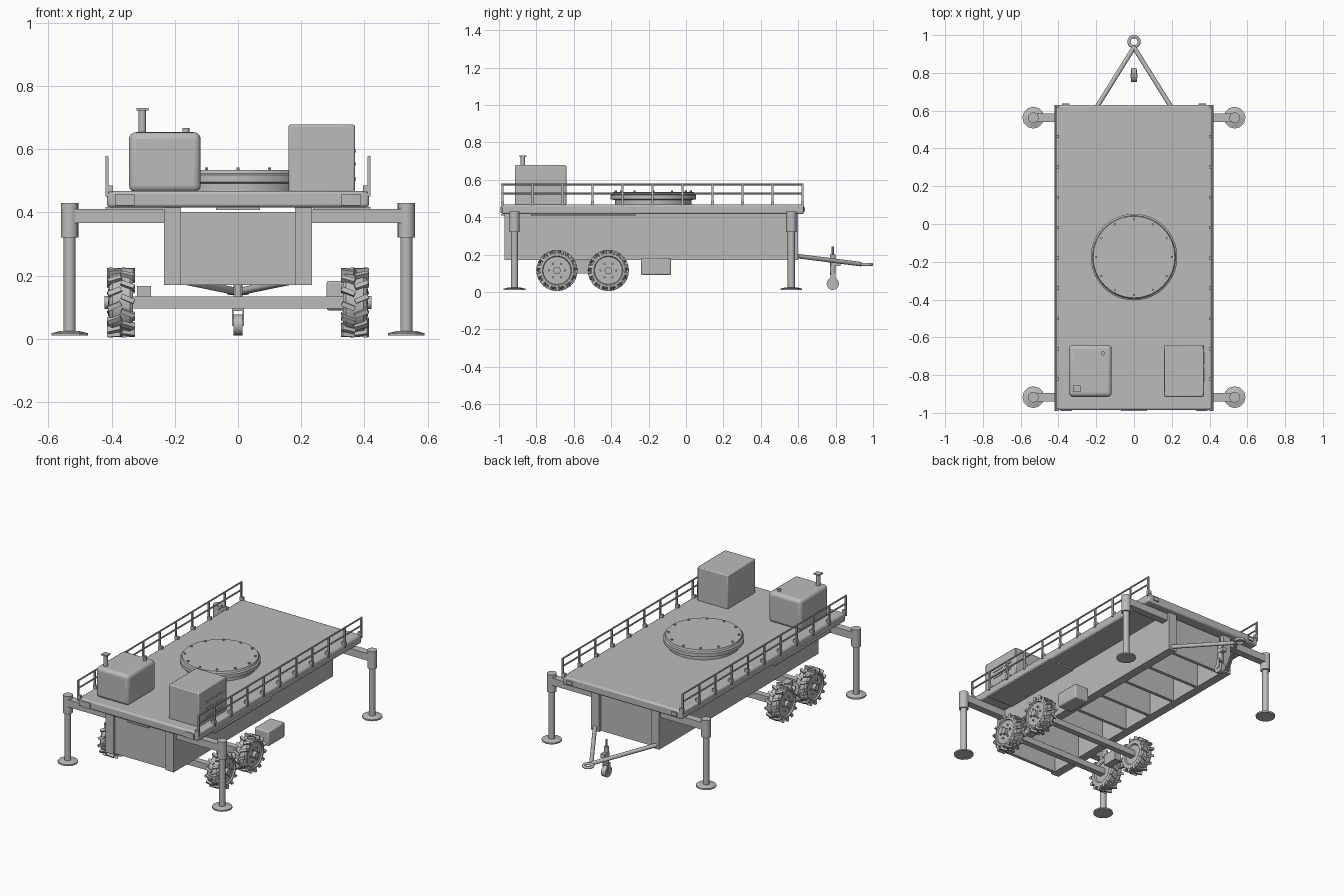
import bpy, bmesh, math
from mathutils import Vector, Matrix

if "Cube" in bpy.data.objects:
    bpy.data.objects.remove(bpy.data.objects["Cube"])

grey = bpy.data.materials.new("plain_grey")
grey.diffuse_color = (0.5, 0.5, 0.5, 1)
grey.use_nodes = True
grey.node_tree.nodes["Principled BSDF"].inputs["Base Color"].default_value = grey.diffuse_color


def finish(name, bm, smooth=False, bevel=0, segs=2):
    me = bpy.data.meshes.new(name)
    bmesh.ops.recalc_face_normals(bm, faces=bm.faces)
    bm.to_mesh(me)
    bm.free()
    me.materials.append(grey)
    ob = bpy.data.objects.new(name, me)
    bpy.context.collection.objects.link(ob)
    if bevel:
        m = ob.modifiers.new("bevel", 'BEVEL')
        m.width, m.segments = bevel, segs
    if smooth:
        bpy.ops.object.select_all(action='DESELECT')
        ob.select_set(True)
        bpy.context.view_layer.objects.active = ob
        bpy.ops.object.shade_smooth_by_angle(angle=math.radians(35))
    return ob


def add_box(bm, x0, x1, y0, y1, z0, z1):
    c = Vector(((x0 + x1) / 2, (y0 + y1) / 2, (z0 + z1) / 2))
    m = Matrix.Translation(c) @ Matrix.Diagonal((abs(x1 - x0), abs(y1 - y0), abs(z1 - z0), 1))
    bmesh.ops.create_cube(bm, size=1, matrix=m)


def add_rod(bm, a, b, r, n=16, r2=None):
    a, b = Vector(a), Vector(b)
    d = b - a
    m = Matrix.Translation((a + b) / 2) @ d.to_track_quat('Z', 'Y').to_matrix().to_4x4()
    bmesh.ops.create_cone(bm, cap_ends=True, segments=n, radius1=r,
                          radius2=r if r2 is None else r2, depth=d.length, matrix=m)


def box(name, *dims, bevel=0, segs=2):
    bm = bmesh.new()
    add_box(bm, *dims)
    return finish(name, bm, bevel > 0, bevel, segs)


def lathe(name, profile, n, matrix):
    bm = bmesh.new()
    vs = [bm.verts.new((r, 0, z)) for r, z in profile]
    es = [bm.edges.new(p) for p in zip(vs, vs[1:])]
    bmesh.ops.spin(bm, geom=vs + es, axis=(0, 0, 1), cent=(0, 0, 0),
                   angle=math.tau, steps=n, use_merge=True)
    bmesh.ops.remove_doubles(bm, verts=bm.verts, dist=1e-5)
    bmesh.ops.transform(bm, matrix=matrix, verts=bm.verts)
    return finish(name, bm, True)


# deck and small plates on its ends
box("deck", -.415, .415, -.985, .63, .416, .468, bevel=.01)
box("number_plate_bar", -.07, .07, -.99, -.97, .408, .417)
for s, side in ((-1, "left"), (1, "right")):
    box(side + "_rear_lamp", s * .328, s * .388, -.991, -.98, .422, .458)
    box(side + "_end_reflector", s * .342, s * .38, .625, .637, .43, .452)
    box(side + "_fender_plate", s * .238, s * .42, -.83, -.27, .407, .417)
    # chassis rails
    box(side + "_chassis_rail", s * .18, s * .235, -.97, .6, .17, .417)

# cross members between the rails
bm = bmesh.new()
for i in range(8):
    y = -.945 + i * 1.515 / 7
    add_box(bm, -.182, .182, y - .01, y + .01, .17, .402)
finish("chassis_cross_members", bm)

# guard rails
ys = [-.982 + i * .1605 for i in range(11)]
for s, side in ((-1, "left"), (1, "right")):
    bm = bmesh.new()
    x = s * .415
    for y in ys:
        add_box(bm, x - .005, x + .005, y - .005, y + .005, .45, .575)
        add_box(bm, s * .396, s * .42, y - .008, y + .008, .464, .486)
    for z in (.527, .575):
        add_rod(bm, (x, -.988, z), (x, .629, z), .005, 8)
    finish(side + "_guard_rail", bm)

# turntable with a ring of bolts
lathe("turntable", [(0, .46), (.205, .46), (.205, .492), (.229, .496), (.229, .518),
                    (.22, .523), (.216, .535), (0, .535)], 48, Matrix.Translation((0, -.175, 0)))
bm = bmesh.new()
for i in range(12):
    a = math.tau * i / 12
    x, y = .2 * math.cos(a), -.175 + .2 * math.sin(a)
    add_rod(bm, (x, y, .53), (x, y, .543), .006, 6)
finish("turntable_bolts", bm)

# generator housing with exhaust and filler cap
box("generator_housing", -.345, -.118, -.915, -.64, .464, .654, bevel=.022, segs=4)
bm = bmesh.new()
add_rod(bm, (-.303, -.872, .64), (-.303, -.872, .725), .012)
add_box(bm, -.322, -.284, -.89, -.854, .722, .73)
finish("exhaust_stack", bm, True)
bm = bmesh.new()
add_rod(bm, (-.165, -.685, .64), (-.165, -.685, .667), .011)
finish("filler_cap", bm, True)

# control cabinet with door hardware
box("control_cabinet", .16, .37, -.915, -.64, .464, .678, bevel=.006)
bm = bmesh.new()
for z in (.505, .553, .595):
    add_box(bm, .365, .374, -.84, -.76, z - .005, z + .005)
    add_box(bm, .365, .374, -.74, -.68, z - .005, z + .005)
finish("cabinet_vents", bm)

# outriggers
for s, side in ((-1, "left"), (1, "right")):
    for y, end in ((-.917, "front"), (.563, "back")):
        n = f"{end}_{side}_outrigger"
        x = s * .533
        box(n + "_beam", s * .18, s * .52, y - .023, y + .023, .366, .411)
        bm = bmesh.new()
        add_rod(bm, (x, y, .32), (x, y, .43), .028)
        add_rod(bm, (x, y, .02), (x, y, .33), .019)
        finish(n + "_leg", bm, True)
        bm = bmesh.new()
        add_rod(bm, (x, y, .01), (x, y, .019), .058, 12)
        add_rod(bm, (x, y, .018), (x, y, .025), .056, 12, .03)
        finish(n + "_foot", bm)

# axles and wheels
for y, end in ((-.69, "front"), (-.415, "back")):
    box(end + "_axle", -.345, .345, y - .019, y + .019, .096, .134)
    for s, side in ((-1, "left"), (1, "right")):
        n = f"{end}_{side}_wheel"
        place = Matrix.Translation((s * .37, y, .115)) @ Matrix.Rotation(s * math.pi / 2, 4, 'Y')
        lathe(n + "_tyre", [(0, -.03), (.06, -.03), (.065, -.038), (.09, -.038), (.098, -.028),
                            (.098, .028), (.09, .038), (.078, .04), (.074, .032), (0, .032)], 32, place)
        # slanted tread lugs in two staggered rows
        bm = bmesh.new()
        for row in (-1, 1):
            for i in range(14):
                m = (place @ Matrix.Rotation(math.tau * (i + row / 4) / 14, 4, 'Z')
                     @ Matrix.Translation((.0985, 0, row * .021)) @ Matrix.Rotation(row * .4, 4, 'X')
                     @ Matrix.Diagonal((.022, .015, .044, 1)))
                bmesh.ops.create_cube(bm, size=1, matrix=m)
        finish(n + "_lugs", bm)
        # hub and wheel nuts
        bm = bmesh.new()
        add_rod(bm, (s * .395, y, .115), (s * .422, y, .115), .02)
        for i in range(6):
            a = math.tau * i / 6
            p = (y + .042 * math.cos(a), .115 + .042 * math.sin(a))
            add_rod(bm, (s * .395, *p), (s * .411, *p), .006, 6)
        finish(n + "_hub", bm, True)

# side boxes by the wheels
box("right_tool_box", .28, .38, -.24, -.08, .09, .183, bevel=.008)
box("left_axle_block", -.32, -.275, -.6, -.5, .1, .168)

# tow frame and ring
bm = bmesh.new()
for s in (-1, 1):
    add_rod(bm, (s * .212, .595, .192), (0, .935, .149), .012, 12)
finish("tow_frame", bm, True)
bpy.ops.mesh.primitive_torus_add(location=(0, .965, .147), major_radius=.027, minor_radius=.0085,
                                 major_segments=24, minor_segments=10)
ring = bpy.context.object
ring.name = "tow_ring"
ring.data.materials.append(grey)
bpy.ops.object.shade_smooth_by_angle(angle=math.radians(40))

# jockey wheel
bm = bmesh.new()
add_rod(bm, (0, .785, .09), (0, .785, .2), .014)
add_rod(bm, (0, .785, .19), (0, .785, .243), .006, 8)
add_box(bm, -.014, .014, .775, .825, .14, .165)
for s in (-1, 1):
    add_box(bm, s * .014, s * .019, .772, .798, .04, .1)
add_box(bm, -.019, .019, .772, .798, .088, .1)
finish("jockey_post", bm, True)
bm = bmesh.new()
add_rod(bm, (-.015, .785, .044), (.015, .785, .044), .033, 20)
finish("jockey_wheel", bm, True)
